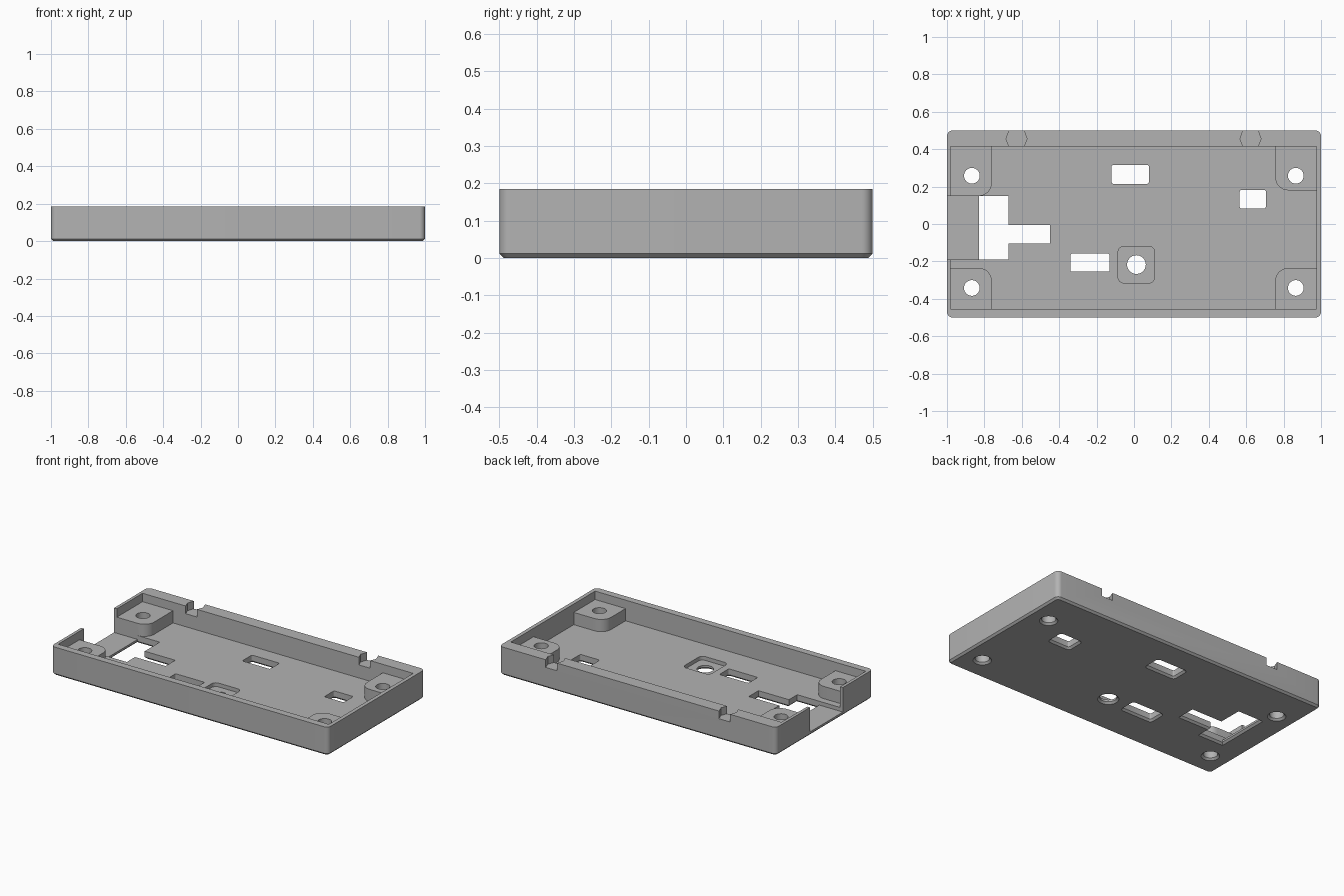
import bpy
import bmesh
import math
from mathutils import Vector

if "Cube" in bpy.data.objects:
    bpy.data.objects.remove(bpy.data.objects["Cube"], do_unlink=True)

TOP, BOSS, FLOOR, LEDGE, NOTCH = 0.185, 0.13, 0.05, 0.025, 0.135
CHAMFER = 0.012

grey = bpy.data.materials.new("plain grey")
grey.use_nodes = True
colour = (0.45, 0.45, 0.45, 1)
grey.diffuse_color = colour
grey.node_tree.nodes["Principled BSDF"].inputs["Base Color"].default_value = colour


def rect(x0, x1, y0, y1):
    return [(x0, y0), (x1, y0), (x1, y1), (x0, y1)]


def rounded(points, radii, steps=8):
    """Fillet each corner of an outline; radii is one number or one per corner."""
    if not isinstance(radii, list):
        radii = [radii] * len(points)
    result = []
    for i, r in enumerate(radii):
        p = Vector(points[i])
        if r == 0:
            result.append(p)
            continue
        a = (Vector(points[i - 1]) - p).normalized()
        b = (Vector(points[(i + 1) % len(points)]) - p).normalized()
        centre = p + (a + b) * r                 # all corners are square
        for k in range(steps + 1):
            t = math.pi / 2 * k / steps
            result.append(centre - b * r * math.cos(t) - a * r * math.sin(t))
    return result


def circle(x, y, r, count=40):
    return [(x + r * math.cos(2 * math.pi * k / count),
             y + r * math.sin(2 * math.pi * k / count)) for k in range(count)]


def grow(points, d):
    """Mitred offset of a counter-clockwise outline."""
    pts = [Vector(p) for p in points]
    out = []
    for i, p in enumerate(pts):
        e1 = (p - pts[i - 1]).normalized()
        e2 = (pts[(i + 1) % len(pts)] - p).normalized()
        n1, n2 = Vector((e1.y, -e1.x)), Vector((e2.y, -e2.x))
        out.append(p + (n1 + n2) * d / (1 + n1.dot(n2)))
    return out


def solid(name, outline, sections):
    """Stack an outline through (height, offset) sections."""
    bm = bmesh.new()
    rings = [[bm.verts.new((p.x, p.y, z)) for p in grow(outline, d)]
             for z, d in sections]
    n = len(outline)
    for low, high in zip(rings, rings[1:]):
        for i in range(n):
            j = (i + 1) % n
            bm.faces.new((low[i], low[j], high[j], high[i]))
    bm.faces.new(rings[0][::-1])
    bm.faces.new(rings[-1])
    mesh = bpy.data.meshes.new(name)
    bm.to_mesh(mesh)
    bm.free()
    mesh.materials.append(grey)
    obj = bpy.data.objects.new(name, mesh)
    bpy.context.collection.objects.link(obj)
    return obj


# Outer block with rounded corners and a chamfered underside
tray = solid("tray", rounded(rect(-1, 1, -0.5, 0.5), 0.03),
             [(0, -CHAMFER), (CHAMFER, 0), (TOP, 0)])


def cut(outline, sections):
    cutter = solid("cutter", outline, sections)
    cutter.hide_render = True
    mod = tray.modifiers.new("cut", "BOOLEAN")
    mod.operation, mod.solver, mod.object = "DIFFERENCE", "EXACT", cutter
    bpy.ops.object.select_all(action="DESELECT")
    bpy.context.view_layer.objects.active = tray
    tray.select_set(True)
    bpy.ops.object.modifier_apply(modifier=mod.name)
    bpy.data.objects.remove(cutter, do_unlink=True)


def cut_through(outline):
    """Opening through the floor, flared at the underside."""
    cut(outline, [(-CHAMFER, 2 * CHAMFER), (CHAMFER, 0), (0.3, 0)])


# Cavity above the corner bosses, then the lower cavity around them
X0, X1, Y0, Y1 = -0.98, 0.975, -0.455, 0.415
cut(rect(X0, X1, Y0, Y1), [(BOSS, 0), (0.3, 0)])
LX, RX, FY = -0.76, 0.755, -0.235
lower = [(LX, Y0), (RX, Y0), (RX, FY), (X1, FY), (X1, 0.18), (RX, 0.18),
         (RX, Y1), (LX, Y1), (LX, 0.15), (X0, 0.15), (X0, FY), (LX, FY)]
cut(rounded(lower, [0, 0, 0.07, 0, 0, 0.07, 0, 0, 0.07, 0, 0, 0.07]),
    [(FLOOR, 0), (BOSS + 0.02, 0)])

# Side wall opening with its sunken ledge
cut(rect(-1.1, -0.75, -0.19, 0.15), [(LEDGE, 0), (0.3, 0)])

# Stepped opening beside the ledge
cut_through([(-0.83, -0.19), (-0.67, -0.19), (-0.67, -0.105), (-0.45, -0.105),
             (-0.45, -0.005), (-0.67, -0.005), (-0.67, 0.15), (-0.83, 0.15)])

# Floor slots
for slot in ((-0.12, 0.08, 0.215, 0.315), (0.565, 0.705, 0.083, 0.183),
             (-0.34, -0.13, -0.255, -0.158)):
    cut_through(rounded(rect(*slot), 0.01, 4))

# Square pocket with a round hole
cut(rounded(rect(-0.085, 0.11, -0.315, -0.12), 0.03), [(LEDGE, 0), (0.1, 0)])
cut_through(circle(0.013, -0.217, 0.05))

# Screw holes through the corner bosses
for x in (-0.867, 0.865):
    for y in (-0.342, 0.258):
        cut_through(circle(x, y, 0.042))

# Cable notches in the back wall, widest at the middle
for x in (-0.628, 0.623):
    cut([(x - 0.04, 0.38), (x + 0.04, 0.38), (x + 0.04, 0.415), (x + 0.056, 0.455),
         (x + 0.04, 0.5), (x + 0.04, 0.53), (x - 0.04, 0.53), (x - 0.04, 0.5),
         (x - 0.056, 0.455), (x - 0.04, 0.415)], [(NOTCH, 0), (0.3, 0)])

bpy.ops.object.shade_smooth_by_angle(angle=math.radians(30))
